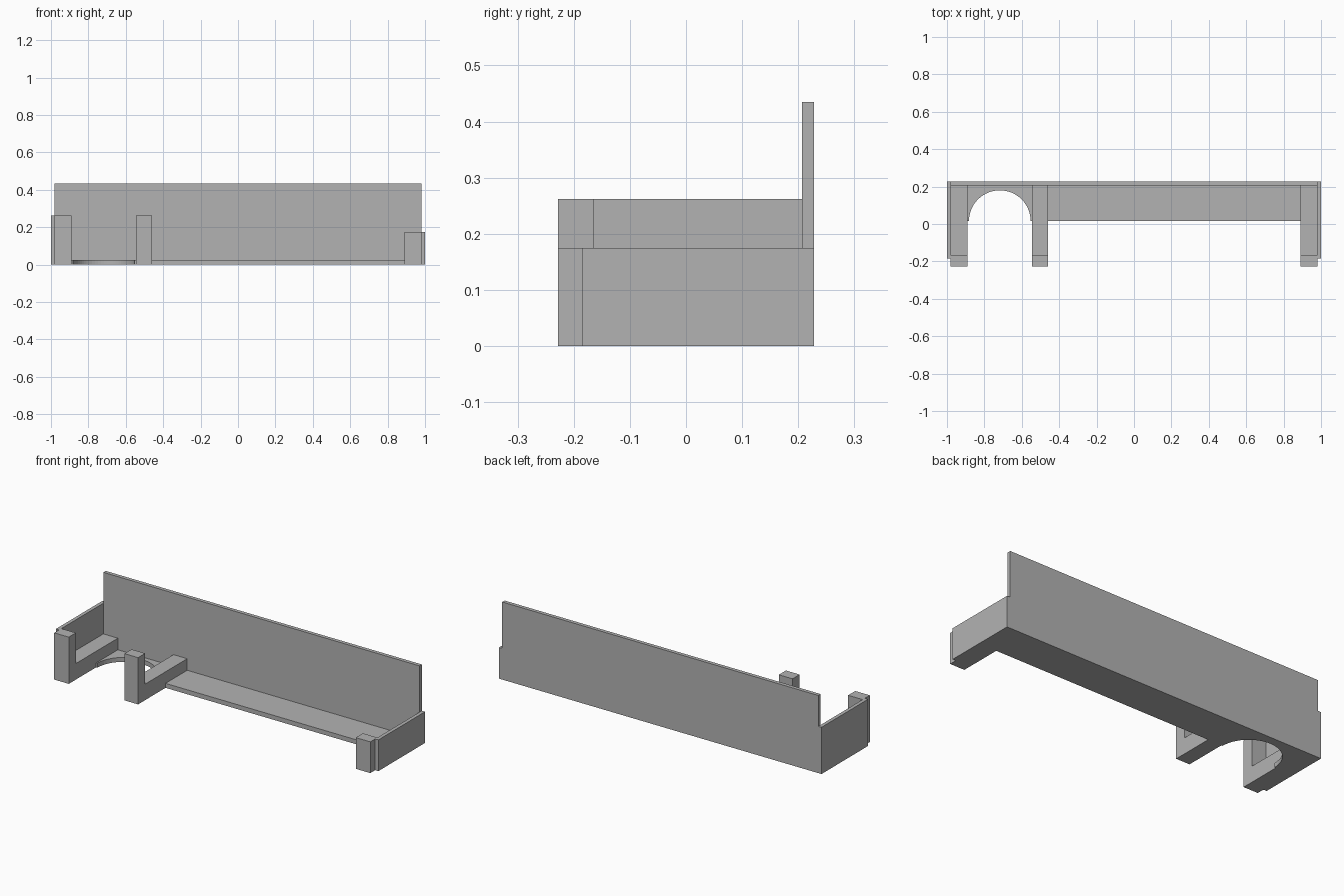
import bpy, bmesh
from math import pi, cos, sin

cube = bpy.data.objects.get("Cube")
if cube:
    bpy.data.objects.remove(cube, do_unlink=True)

grey = bpy.data.materials.new("plain grey")
grey.use_nodes = True
COLOUR = (0.45, 0.45, 0.45, 1)
grey.diffuse_color = COLOUR
grey.node_tree.nodes["Principled BSDF"].inputs["Base Color"].default_value = COLOUR


def prism(name, outline, axis, low, high):
    """Extrude a flat outline along x (outline in y, z) or z (outline in x, y)."""
    bm = bmesh.new()
    place = (lambda a, b: (low, a, b)) if axis == "x" else (lambda a, b: (a, b, low))
    face = bm.faces.new([bm.verts.new(place(a, b)) for a, b in outline])
    moved = bmesh.ops.extrude_face_region(bm, geom=[face])["geom"]
    step = high - low
    bmesh.ops.translate(bm, vec=(step, 0, 0) if axis == "x" else (0, 0, step),
                        verts=[v for v in moved if isinstance(v, bmesh.types.BMVert)])
    bmesh.ops.recalc_face_normals(bm, faces=bm.faces)
    mesh = bpy.data.meshes.new(name)
    bm.to_mesh(mesh)
    bm.free()
    mesh.materials.append(grey)
    obj = bpy.data.objects.new(name, mesh)
    bpy.context.collection.objects.link(obj)
    return obj


def rect(a0, a1, b0, b1):
    return [(a0, b0), (a1, b0), (a1, b1), (a0, b1)]


FRONT, BACK, INNER = -0.228, 0.228, 0.207   # depth limits, inner face of back wall
SIDE, POST_BACK = 0.98, -0.165
FLOOR, ARM, LOW, HIGH, TOP = 0.025, 0.09, 0.175, 0.262, 0.435
EDGE = 0.015                                # front edge of the floor

# Back wall and the two end walls
prism("back_wall", rect(INNER, BACK, 0, TOP), "x", -SIDE, SIDE)
prism("right_end_wall", rect(-0.185, BACK, 0, HIGH), "x", -1, -SIDE)
prism("left_end_wall", rect(-0.185, BACK, 0, LOW), "x", SIDE, 1)

# L-shaped brackets: a low arm with an upright post at the front
for name, x0, x1, height in (("right_bracket", -SIDE, -0.89, HIGH),
                             ("middle_bracket", -0.545, -0.46, HIGH),
                             ("left_bracket", 0.89, SIDE, LOW)):
    profile = [(FRONT, 0), (INNER, 0), (INNER, ARM), (POST_BACK, ARM),
               (POST_BACK, height), (FRONT, height)]
    prism(name, profile, "x", x0, x1)

# Long floor panel
prism("long_floor", rect(-0.46, 0.89, EDGE, INNER), "z", 0, FLOOR)

# Short floor panel with a half-round cut-out
cx, radius, steps = -0.7175, 0.165, 32
arc = [(cx - radius * cos(pi * i / steps), EDGE + radius * sin(pi * i / steps))
       for i in range(steps + 1)]
prism("arched_floor", [(-0.89, EDGE)] + arc + [(-0.545, EDGE), (-0.545, INNER), (-0.89, INNER)],
      "z", 0, FLOOR)
bpy.context.view_layer.update()
